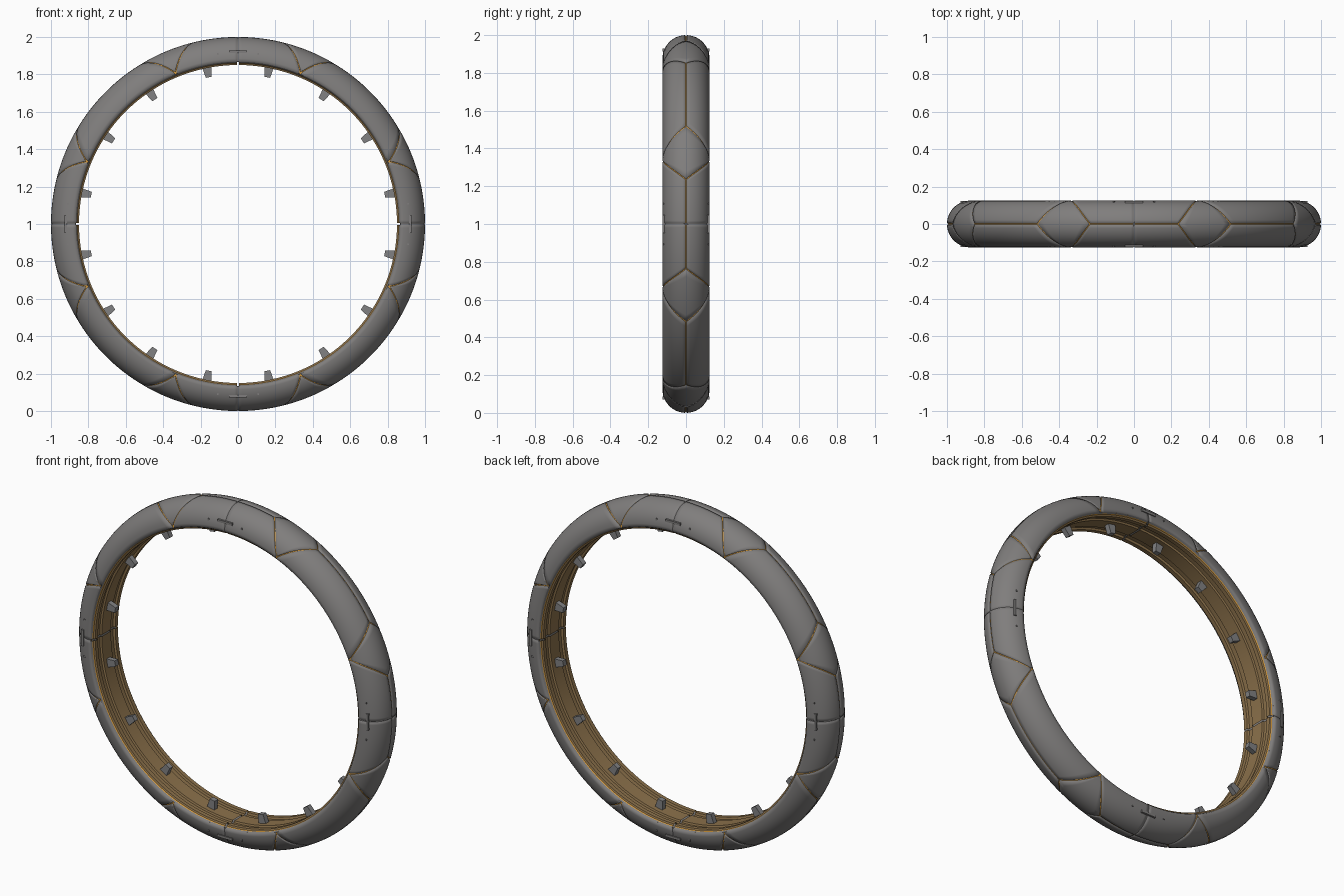
import bpy, bmesh, math
from math import sin, cos, radians as rad, pi

if "Cube" in bpy.data.objects:
    bpy.data.objects.remove(bpy.data.objects["Cube"])

def mat(name, c):
    m = bpy.data.materials.new(name)
    m.diffuse_color = (*c, 1)
    m.use_nodes = True
    m.node_tree.nodes["Principled BSDF"].inputs["Base Color"].default_value = m.diffuse_color
    return m

GREY = mat("armour grey", (0.215, 0.208, 0.205))
BRONZE = mat("bronze lining", (0.26, 0.165, 0.07))
ORANGE = mat("orange glow", (0.80, 0.38, 0.05))
STEEL = mat("steel tooth", (0.22, 0.22, 0.225))

R0, TUBE = 0.875, 0.125          # tube centre radius, tube radius
QUARTER = TUBE * pi / 2          # arc length from outer centre line to the side
EDGE = QUARTER + 0.010           # arc length to the inner lip

def ring(t, r, y):
    return (r * cos(t), y, 1 + r * sin(t))

def skin(t, s, depth):
    """Point on the ring surface: angle t, arc length s across the tube."""
    a = max(-pi / 2, min(pi / 2, s / TUBE))
    r = R0 + (TUBE - depth) * cos(a) - max(0, abs(s) - QUARTER)
    return ring(t, r, (TUBE - depth) * sin(a))

def build(name, rows, mats, faces=None, pick=None, angle=40):
    """Mesh object from a grid of points, or from one point list plus faces."""
    if faces is None:
        n = len(rows[0])
        faces = [(i*n+j, i*n+j+1, (i+1)*n+j+1, (i+1)*n+j)
                 for i in range(len(rows)-1) for j in range(n-1)]
        verts = [p for r in rows for p in r]
    else:
        n, verts = 2, rows
    me = bpy.data.meshes.new(name)
    me.from_pydata(verts, [], faces)
    for m in mats:
        me.materials.append(m)
    if pick:
        for k, p in enumerate(me.polygons):
            p.material_index = pick(k % (n-1))
    ob = bpy.data.objects.new(name, me)
    bpy.context.collection.objects.link(ob)
    bpy.context.view_layer.objects.active = ob
    ob.select_set(True)
    bpy.ops.object.shade_smooth_by_angle(angle=rad(angle))
    ob.select_set(False)
    return ob

def steps(a, b, e, n):
    """Values from a to b with a narrow bevel step at both ends."""
    e = min(e, abs(b - a) * 0.3)
    return [a] + [a + e + (b - a - 2*e) * i / n for i in range(n + 1)] + [b]

def plate(name, t0, t1, s0, s1, nt, ns):
    """Armour plate whose angle limits t0, t1 are functions of s."""
    ss = steps(s0, s1, 0.003, ns)
    cols = []
    for j, s in enumerate(ss):
        ts = steps(t0(s), t1(s), 0.004, nt)
        cols.append([skin(t, s, 0.006 if i in (0, len(ts)-1) or j in (0, len(ss)-1) else 0)
                     for i, t in enumerate(ts)])
    build(name, [list(r) for r in zip(*cols)], [GREY], angle=70)

def half(s):
    """Half angle of the diamond plates, narrowing towards the sides."""
    return rad(8.8) * max(0, 1 - abs(s) / QUARTER)

GAP = rad(0.13)

# glowing core seen through the gaps
N = 128
build("glowing_core", [[skin(2*pi*i/N, -EDGE + 2*EDGE*j/24, 0.005) for j in range(25)]
                       for i in range(N+1)], [ORANGE])

# long side plates, front and back; those over the axes are split in two
for k in range(8):
    c = rad(45 * k)
    lo = lambda s, c=c: c - rad(22.5) + half(s) + GAP
    hi = lambda s, c=c: c + rad(22.5) - half(s) - GAP
    mid0 = lambda s, c=c: c - rad(0.05)
    mid1 = lambda s, c=c: c + rad(0.05)
    spans = [(lo, mid0), (mid1, hi)] if k % 2 == 0 else [(lo, hi)]
    for a, b in spans:
        plate("front_plate", a, b, -EDGE, -0.002, 20, 12)
        plate("back_plate", a, b, 0.002, EDGE, 20, 12)

    # diamond plate between the long plates
    d = c + rad(22.5)
    plate("diamond_plate", lambda s, d=d: d - max(0, half(s) - GAP),
          lambda s, d=d: d + max(0, half(s) - GAP), -QUARTER*0.985, QUARTER*0.985, 8, 20)

# inner lining: grey lip, thin orange rim, then broad bronze ridges, in four segments
half_prof = [(0.123, 0.867), (0.114, 0.861), (0.108, 0.859), (0.104, 0.850), (0.080, 0.850),
             (0.076, 0.862), (0.046, 0.862), (0.042, 0.852)]
prof = half_prof + [(-y, r) for y, r in reversed(half_prof)]
last = len(prof) - 2
rim = {0: 2, last: 2, 1: 1, last - 1: 1}
for q in range(4):
    a0, a1 = rad(90*q + 0.3), rad(90*q + 89.7)
    build("bronze_lining", [[ring(a0 + (a1-a0)*i/32, r, y) for y, r in prof] for i in range(33)],
          [BRONZE, ORANGE, GREY], pick=lambda j: rim.get(j, 0), angle=20)
build("lining_backing", [[ring(2*pi*i/N, 0.869, y) for y in (0.119, -0.119)]
                         for i in range(N+1)], [GREY])

def block(name, t, r0, r1, w0, w1, y0, y1, m):
    """Tapered block: half widths w0 at radius r0 and w1 at r1."""
    def pt(r, w, y):
        return (r*cos(t) - w*sin(t), y, 1 + r*sin(t) + w*cos(t))
    v = [pt(r, s*w, y) for r, w in ((r0, w0), (r1, w1)) for s in (-1, 1) for y in (y0, y1)]
    f = [(0,1,3,2), (4,6,7,5), (0,4,5,1), (2,3,7,6), (0,2,6,4), (1,5,7,3)]
    return build(name, v, [m], faces=f, angle=20)

# sixteen inward teeth
for k in range(16):
    block("tooth", rad(11.25 + 22.5*k), 0.80, 0.864, 0.016, 0.026, -0.015, 0.015, STEEL)

# joint strips, latches and bolts at the four axis joints
for q in range(4):
    t = rad(90 * q)
    build("joint_seam", [[skin(t + d, -EDGE + 2*EDGE*j/24, 0.004) for j in range(25)]
                         for d in (-rad(0.3), rad(0.3))], [GREY])
    for side in (-1, 1):
        y = side * 0.118
        block("latch_bar", t, 0.914, 0.928, 0.048, 0.048, y - 0.006, y + 0.006, GREY)
        for d in (-0.108, 0.108):
            block("bolt", t + d/0.92, 0.911, 0.921, 0.004, 0.004, y - 0.004, y + 0.004, GREY)
